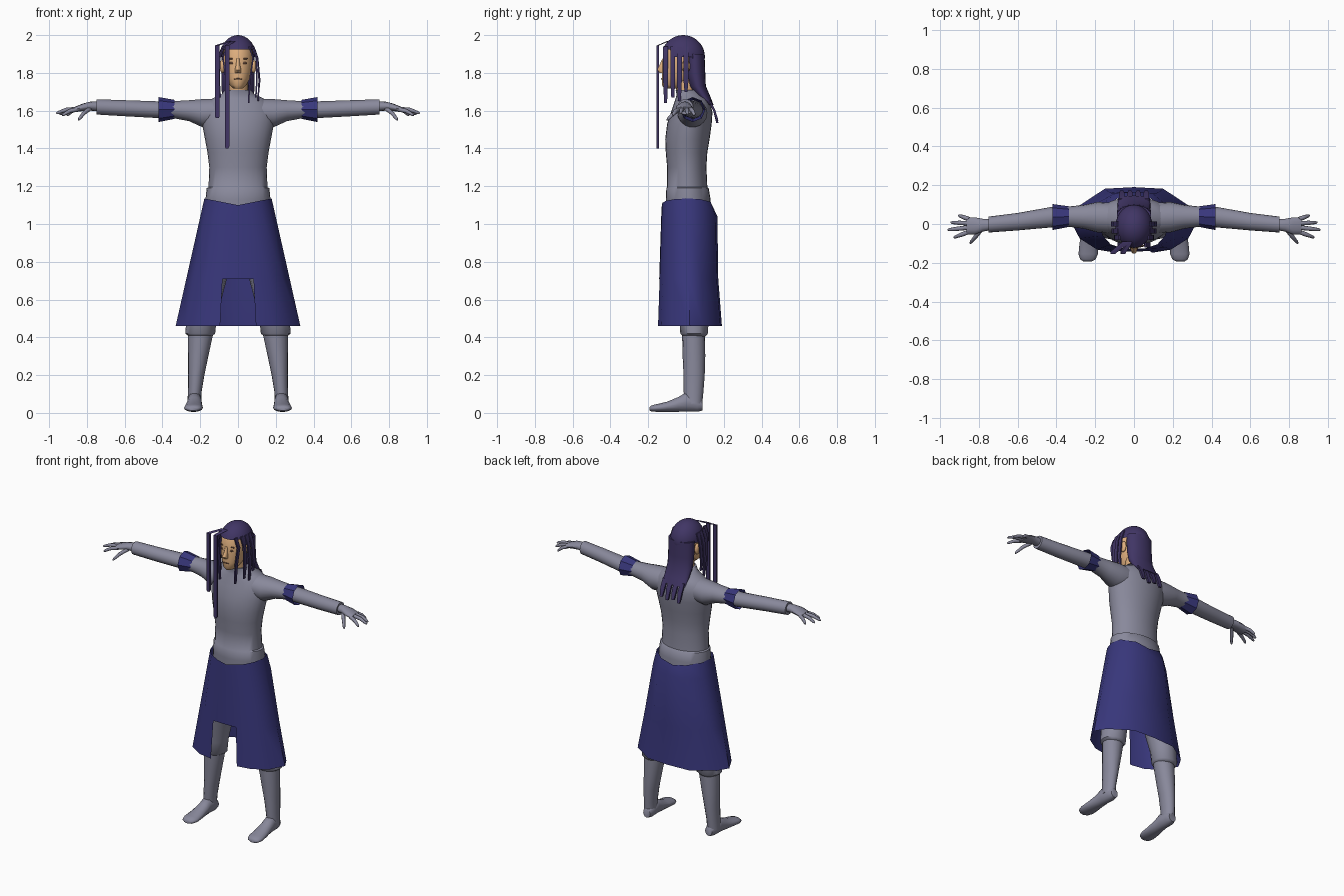
import bpy, bmesh, math
from mathutils import Vector

if "Cube" in bpy.data.objects:
    bpy.data.objects.remove(bpy.data.objects["Cube"])


def material(name, rgb):
    m = bpy.data.materials.new(name)
    m.diffuse_color = (*rgb, 1)
    m.use_nodes = True
    m.node_tree.nodes["Principled BSDF"].inputs["Base Color"].default_value = m.diffuse_color
    return m


GREY = material("grey cloth", (0.25, 0.25, 0.33))
BLUE = material("blue cloth", (0.040, 0.038, 0.20))
HAIR = material("dark violet hair", (0.052, 0.036, 0.13))
SKIN = material("skin", (0.74, 0.43, 0.21))
BROWN = material("brown features", (0.16, 0.08, 0.05))


def finish(bm, name, mat, mirror=False, angle=50, fix=True):
    if fix:
        bmesh.ops.recalc_face_normals(bm, faces=bm.faces)
    me = bpy.data.meshes.new(name)
    bm.to_mesh(me)
    bm.free()
    ob = bpy.data.objects.new(name, me)
    bpy.context.collection.objects.link(ob)
    me.materials.append(mat)
    bpy.ops.object.select_all(action='DESELECT')
    ob.select_set(True)
    bpy.context.view_layer.objects.active = ob
    bpy.ops.object.shade_smooth_by_angle(angle=math.radians(angle))
    if mirror:
        ob.modifiers.new("mirror", 'MIRROR').use_mirror_merge = False
    return ob


def skin_rings(bm, rings, caps=True):
    rows = [[bm.verts.new(p) for p in r] for r in rings]
    n = len(rows[0])
    for a, b in zip(rows, rows[1:]):
        for i in range(n):
            j = (i + 1) % n
            bm.faces.new((a[i], a[j], b[j], b[i]))
    if caps:
        bm.faces.new(rows[0])
        bm.faces.new(rows[-1])


def loft(name, axis, rings, mat, n=20, mirror=False, angle=50, caps=True):
    """Rings are (position on axis, two centre coordinates, two radii)."""
    def pt(p, u, v):
        return {'x': (p, u, v), 'y': (u, p, v), 'z': (u, v, p)}[axis]
    bm = bmesh.new()
    skin_rings(bm, [[pt(p, u + ru * math.cos(2 * math.pi * i / n),
                        v + rv * math.sin(2 * math.pi * i / n)) for i in range(n)]
                    for p, u, v, ru, rv in rings], caps)
    return finish(bm, name, mat, mirror, angle)


def ribbon(name, pts, wide, thick, mat, mirror=False):
    """Flat hair strand with a narrower tip; wide and thick are offset vectors."""
    w, t = Vector(wide) / 2, Vector(thick) / 2
    rings = []
    for k, p in enumerate(pts):
        p, s = Vector(p), (0.6 if k == len(pts) - 1 else 1)
        rings.append([p - w * s - t, p + w * s - t, p + w * s + t, p - w * s + t])
    bm = bmesh.new()
    skin_rings(bm, rings)
    return finish(bm, name, mat, mirror, 30)


def ellipsoid(name, c, r, mat, mirror=False, drop=None):
    bm = bmesh.new()
    bmesh.ops.create_uvsphere(bm, u_segments=28, v_segments=18, radius=1)
    for v in bm.verts:
        v.co = [c[i] + r[i] * v.co[i] for i in range(3)]
    if drop:
        bmesh.ops.delete(bm, geom=[f for f in bm.faces if drop(f.calc_center_median())],
                         context='FACES')
    return finish(bm, name, mat, mirror)


# Torso: hips, hem step at the waist, chest, shoulders, collar
body = [(1.0, .17, -.10, .13), (1.13, .172, -.107, .13), (1.19, .166, -.104, .12),
        (1.195, .156, -.10, .113), (1.30, .152, -.10, .108), (1.38, .162, -.107, .113),
        (1.45, .175, -.11, .125), (1.53, .19, -.10, .136), (1.59, .195, -.08, .14),
        (1.635, .175, -.065, .13), (1.665, .135, -.055, .115), (1.685, .09, -.05, .09),
        (1.71, .068, -.055, .07)]
loft("torso", 'z', [(z, 0, (f + b) / 2, rx, (b - f) / 2) for z, rx, f, b in body], GREY, 28)

# Sleeves and arm bands
loft("sleeve", 'x', [(.10, .03, 1.59, .08, .075), (.19, .035, 1.587, .078, .075),
                     (.26, .037, 1.60, .061, .056), (.34, .038, 1.605, .052, .046),
                     (.42, .036, 1.605, .053, .045), (.60, .012, 1.613, .045, .043),
                     (.75, -.003, 1.62, .041, .041)], GREY, 18, True)
loft("arm_band", 'x', [(.335, .038, 1.607, .053, .05), (.42, .036, 1.606, .067, .066)],
     BLUE, 8, True, 30, False)

# Hands
loft("palm", 'x', [(.73, -.003, 1.622, .027, .027), (.78, -.006, 1.624, .033, .024),
                   (.82, -.01, 1.618, .044, .02), (.865, -.01, 1.606, .044, .014)],
     GREY, 12, True)
fingers = [((.85, .024, 1.608), (.905, .045, 1.575)), ((.86, .004, 1.608), (.945, .008, 1.58)),
           ((.86, -.019, 1.608), (.962, -.03, 1.585)), ((.85, -.04, 1.606), (.93, -.07, 1.575)),
           ((.785, -.025, 1.61), (.845, -.10, 1.55))]
for k, (a, b) in enumerate(fingers):
    a, b = Vector(a), Vector(b)
    d = (b - a).normalized()
    u = d.cross(Vector((0, 0, 1))).normalized()
    v = d.cross(u)
    rings = [[a.lerp(b, t) + Vector((0, 0, .008 * math.sin(t * math.pi)))
              + r * (u * math.cos(q * math.pi / 4) + v * math.sin(q * math.pi / 4))
              for q in range(8)] for t, r in ((0, .012), (.5, .011), (.9, .008), (1, .004))]
    bm = bmesh.new()
    skin_rings(bm, rings)
    finish(bm, "thumb" if k == 4 else "finger", GREY, True)

# Legs: trousers ending in a loose hem, shins, feet
loft("trouser_leg", 'z', [(1.04, .085, .015, .085, .10), (.85, .115, .02, .09, .10),
                          (.68, .15, .03, .083, .09), (.50, .193, .042, .08, .078),
                          (.42, .20, .043, .079, .073), (.405, .20, .043, .06, .06)],
     GREY, 16, True)
loft("shin", 'z', [(.43, .197, .04, .068, .061), (.30, .211, .042, .054, .06),
                   (.20, .221, .043, .043, .056), (.11, .229, .04, .036, .052),
                   (.05, .231, .04, .037, .046)], GREY, 16, True)
foot = [(.088, .226, .025, .012, .07), (.06, .228, .036, .005, .09), (.0, .23, .038, .005, .11),
        (-.04, .231, .041, .005, .085), (-.10, .234, .047, .005, .06),
        (-.155, .236, .05, .005, .047), (-.182, .238, .04, .007, .04),
        (-.193, .239, .022, .012, .03)]
loft("foot", 'y', [(y, x, (lo + hi) / 2, r, (hi - lo) / 2) for y, x, r, lo, hi in foot],
     GREY, 14, True, 60)

# Skirt: flared sheet with a slot cut in the front hem
top = [(0, -.128), (.06, -.125), (.12, -.105), (.16, -.06), (.178, 0), (.165, .07), (.09, .13), (0, .138)]
low = [(0, -.15), (.095, -.148), (.19, -.132), (.28, -.075), (.33, .02), (.29, .09), (.15, .182), (0, .19)]


def whole(half):
    return half + [(-x, y) for x, y in half[-2:0:-1]]


rings = []
for z in (1.135, 1.04, .71, .46):
    t = (1.135 - z) / .675
    ring = []
    for (ax, ay), (bx, by) in zip(whole(top), whole(low)):
        x, y = ax + (bx - ax) * t, ay + (by - ay) * t
        if z == 1.04:
            y += .02 * max(0, y / .14)
        dip = .035 * (1 - abs(ax) / .178) if t == 0 else 0
        ring.append((x, y, z - dip))
    rings.append(ring)
bm = bmesh.new()
skin_rings(bm, rings, False)
bmesh.ops.recalc_face_normals(bm, faces=bm.faces)
slot = [f for f in bm.faces if all(abs(v.co.x) < .1 and v.co.y < 0 and v.co.z < .72 for v in f.verts)]
bmesh.ops.delete(bm, geom=slot, context='FACES')
finish(bm, "skirt", BLUE, angle=40, fix=False)

# Head, neck, nose, ears and features
loft("neck", 'z', [(1.66, 0, .005, .052, .052), (1.78, 0, -.005, .052, .055)], SKIN, 16)
loft("head", 'z', [(1.718, 0, -.075, .025, .04), (1.735, 0, -.062, .044, .066),
                   (1.77, 0, -.048, .063, .08), (1.81, 0, -.038, .074, .09),
                   (1.86, 0, -.028, .08, .097), (1.91, 0, -.024, .079, .095),
                   (1.955, 0, -.02, .06, .075), (1.98, 0, -.02, .025, .035)], SKIN, 24)
loft("nose", 'z', [(1.80, 0, -.125, .015, .015), (1.815, 0, -.13, .017, .024),
                   (1.84, 0, -.125, .011, .017), (1.875, 0, -.118, .008, .008)], SKIN, 10)
ellipsoid("ear", (.083, .0, 1.835), (.014, .022, .035), SKIN, True)
ellipsoid("eye", (.032, -.115, 1.852), (.016, .005, .006), BROWN, True)
ellipsoid("eyebrow", (.034, -.112, 1.875), (.02, .005, .004), BROWN, True)
ellipsoid("mouth", (0, -.127, 1.768), (.022, .005, .004), BROWN)

# Hair: cap open at the face, back fall, loose strands
ellipsoid("hair_cap", (0, -.015, 1.885), (.096, .115, .115), HAIR,
          drop=lambda c: c.z < 1.925 and c.y < -.06 or c.z < 1.89 and c.y < .035)
loft("hair_back", 'z', [(1.90, 0, .045, .088, .053), (1.80, 0, .05, .088, .052),
                        (1.73, 0, .06, .087, .045), (1.67, 0, .095, .085, .036),
                        (1.63, 0, .13, .082, .016)], HAIR, 20)
for k in range(4):
    x = -.063 + .042 * k
    ribbon("back_strand", [(x, .125, 1.65), (x, .15, 1.60), (x, .166, 1.535 + .012 * (k % 2))],
           (.03, 0, 0), (0, .012, 0), HAIR)
sides = [(-.108, .074, .062, 1.64), (-.07, .09, .10, 1.67),
         (-.035, .096, .112, 1.65), (.0, .098, .115, 1.70)]
for y, x0, x1, z in sides:
    ribbon("side_strand", [(x0 - .015, y, 1.94), (x0 + .006, y, 1.88), (x1, y, 1.76),
                           (x1 - .006, y, z)], (0, .026, 0), (.008, 0, 0), HAIR, True)
for x, z in ((-.11, 1.56), (-.058, 1.40)):
    ribbon("front_strand", [(x * .4, -.095, 1.968), (x, -.149, 1.945), (x, -.149, 1.92),
                            (x, -.149, z + .01), (x, -.149, z)],
           (.024, 0, 0), (0, .012, 0), HAIR)
